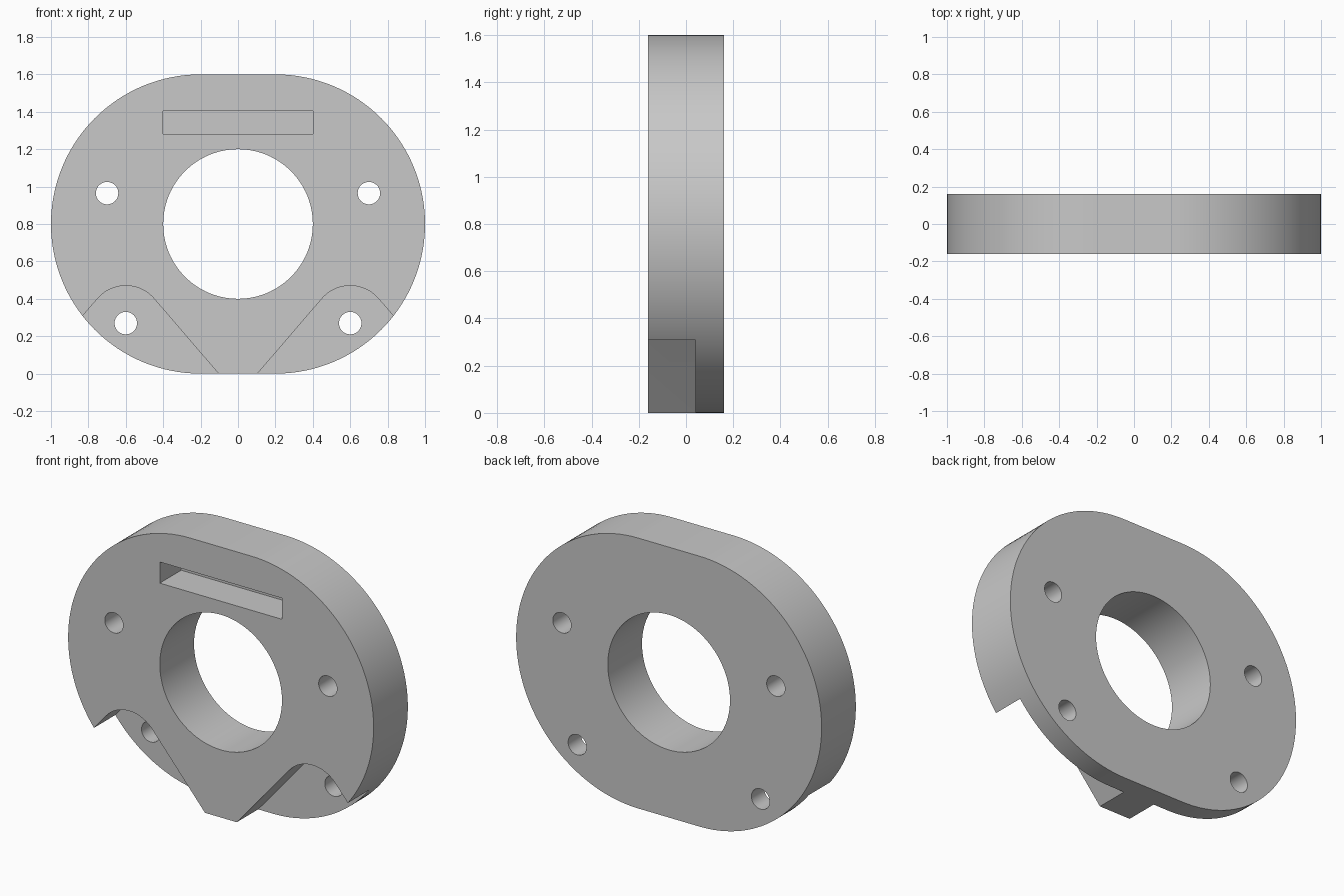
import bpy, bmesh, math

if "Cube" in bpy.data.objects:
    bpy.data.objects.remove(bpy.data.objects["Cube"])

grey = bpy.data.materials.new("light_grey")
grey.diffuse_color = (0.58, 0.58, 0.58, 1)
grey.use_nodes = True
grey.node_tree.nodes["Principled BSDF"].inputs["Base Color"].default_value = grey.diffuse_color
FRONT, BACK, LEDGE = -0.16, 0.16, 0.04


def arc(cx, cz, r, a0, a1, n):
    """Points on an arc in the XZ plane, angles in degrees."""
    angles = [math.radians(a0 + (a1 - a0) * i / n) for i in range(n + 1)]
    return [(cx + r * math.cos(a), cz + r * math.sin(a)) for a in angles]


def prism(name, outline, y0, y1):
    """Extrude an XZ outline from y0 to y1."""
    bm = bmesh.new()
    face = bm.faces.new([bm.verts.new((x, y0, z)) for x, z in outline])
    new = bmesh.ops.extrude_face_region(bm, geom=[face])["geom"]
    verts = [g for g in new if isinstance(g, bmesh.types.BMVert)]
    bmesh.ops.translate(bm, verts=verts, vec=(0, y1 - y0, 0))
    bmesh.ops.recalc_face_normals(bm, faces=bm.faces[:])
    mesh = bpy.data.meshes.new(name)
    bm.to_mesh(mesh)
    bm.free()
    mesh.materials.append(grey)
    obj = bpy.data.objects.new(name, mesh)
    bpy.context.collection.objects.link(obj)
    return obj


def round_cutter(name, x, z, r, n):
    return prism(name, arc(x, z, r, 0, 360, n)[:-1], FRONT - 0.1, BACK + 0.1)


# Plate with rounded ends
plate = prism("flange_plate",
              arc(0.2, 0.8, 0.8, -90, 90, 64) + arc(-0.2, 0.8, 0.8, 90, 270, 64),
              FRONT, BACK)

# Centre bore and blind front slot
cutters = [round_cutter("bore_cutter", 0, 0.8, 0.4, 96),
           prism("slot_cutter", [(-0.4, 1.28), (0.4, 1.28), (0.4, 1.405), (-0.4, 1.405)],
                 FRONT - 0.1, LEDGE)]

# Mirrored bolt holes and splayed front pockets
tilt = 40.7
run = 0.8
dx, dz = run * math.sin(math.radians(tilt)), run * math.cos(math.radians(tilt))
for s in (-1, 1):
    cutters.append(round_cutter("upper_hole_cutter", s * 0.7, 0.965, 0.06, 40))
    top = arc(0.6, 0.27, 0.2, tilt, 180 - tilt, 28)
    outline = [(top[0][0] + dx, top[0][1] - dz)] + top + [(top[-1][0] - dx, top[-1][1] - dz)]
    cutters.append(prism("pocket_cutter", [(s * x, z) for x, z in outline],
                         FRONT - 0.1, LEDGE))
    cutters.append(round_cutter("lower_hole_cutter", s * 0.6, 0.27, 0.06, 40))

for c in cutters:
    c.hide_render = True
    mod = plate.modifiers.new(c.name, "BOOLEAN")
    mod.operation = "DIFFERENCE"
    mod.solver = "EXACT"
    mod.object = c

# Bake the cuts and drop the cutters
deps = bpy.context.evaluated_depsgraph_get()
result = bpy.data.meshes.new_from_object(plate.evaluated_get(deps))
plate.modifiers.clear()
plate.data = result
for c in cutters:
    bpy.data.objects.remove(c)

# Smooth curved walls, keep crisp rims
bpy.context.view_layer.objects.active = plate
plate.select_set(True)
bpy.ops.object.shade_smooth_by_angle(angle=math.radians(30))
